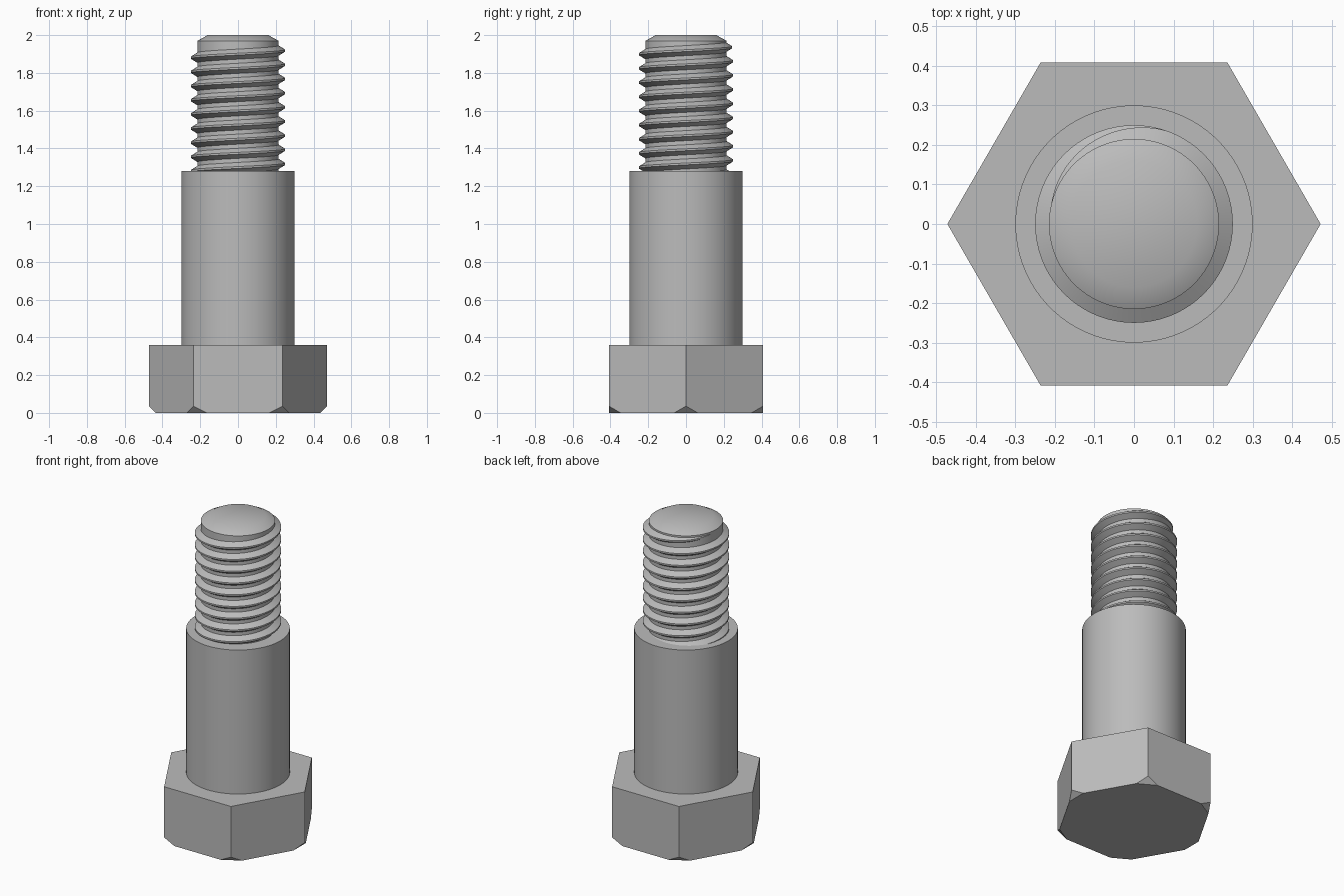
import bpy, bmesh
from math import cos, sin, pi, tau
from mathutils import Vector

cube = bpy.data.objects.get("Cube")
if cube:
    bpy.data.objects.remove(cube, do_unlink=True)

steel = bpy.data.materials.new("grey_steel")
steel.use_nodes = True
COLOUR = (0.5, 0.5, 0.5, 1)
steel.diffuse_color = COLOUR
steel.node_tree.nodes["Principled BSDF"].inputs["Base Color"].default_value = COLOUR


def finish(name, bm, smooth=True):
    bmesh.ops.recalc_face_normals(bm, faces=bm.faces)
    mesh = bpy.data.meshes.new(name)
    bm.to_mesh(mesh)
    bm.free()
    mesh.materials.append(steel)
    obj = bpy.data.objects.new(name, mesh)
    bpy.context.collection.objects.link(obj)
    if smooth:
        bpy.ops.object.select_all(action='DESELECT')
        obj.select_set(True)
        bpy.context.view_layer.objects.active = obj
        bpy.ops.object.shade_smooth_by_angle(angle=pi / 6)
    return obj


def turned(profile, sides):
    """Capped solid of revolution from (radius, height) points."""
    bm = bmesh.new()
    rings = [[bm.verts.new((r * cos(tau * i / sides), r * sin(tau * i / sides), z))
              for i in range(sides)] for r, z in profile]
    for low, high in zip(rings, rings[1:]):
        for i in range(sides):
            j = (i + 1) % sides
            bm.faces.new((low[i], low[j], high[j], high[i]))
    bm.faces.new(rings[0][::-1])
    bm.faces.new(rings[-1])
    return bm


# Hexagonal head with its lower corners cut off at a slant
HEAD_R, HEAD_TOP, CUT = 0.472, 0.36, 0.036
bm = turned([(HEAD_R, 0), (HEAD_R, HEAD_TOP)], 6)
for k in range(6):
    out = Vector((cos(k * pi / 3), sin(k * pi / 3), 0))
    cut = bmesh.ops.bisect_plane(
        bm, geom=bm.verts[:] + bm.edges[:] + bm.faces[:],
        plane_co=out * (HEAD_R - CUT), plane_no=out - Vector((0, 0, 1)),
        clear_outer=True)
    rim = [e for e in cut["geom_cut"] if isinstance(e, bmesh.types.BMEdge)]
    bmesh.ops.holes_fill(bm, edges=rim, sides=0)
finish("hex_head", bm, smooth=False)

# Plain shank and threaded core with a chamfered tip
SHANK_TOP, CORE_R = 1.28, 0.215
finish("shank", turned([(0.3, HEAD_TOP), (0.3, SHANK_TOP)], 96))
finish("threaded_core", turned([(CORE_R, SHANK_TOP), (CORE_R, 1.97), (0.16, 2)], 96))

# Right-handed helical ridge that fades into the core at the tip
PITCH, CREST_R, STEPS = 0.075, 0.25, 72
ROOT_R = CORE_R - 0.005
START_Z, END_Z = 1.918 - 9 * PITCH, 1.918 + PITCH / 2
FADE = PITCH * 0.3
bm = bmesh.new()
count = round((END_Z - START_Z) / PITCH * STEPS)
previous = None
for n in range(count + 1):
    turn = n / STEPS
    z = START_Z + turn * PITCH
    grow = min(1, (END_Z - z) / FADE)
    crest = ROOT_R + (CREST_R - ROOT_R) * max(grow, 0.02)
    half = 0.005 + (crest - ROOT_R) * 0.62
    section = [bm.verts.new((r * cos(tau * turn), r * sin(tau * turn), z + dz))
               for r, dz in ((ROOT_R, -half), (crest, -0.005), (crest, 0.005), (ROOT_R, half))]
    if previous:
        for a in range(3):
            bm.faces.new((previous[a], section[a], section[a + 1], previous[a + 1]))
    previous = section
finish("screw_thread", bm)
